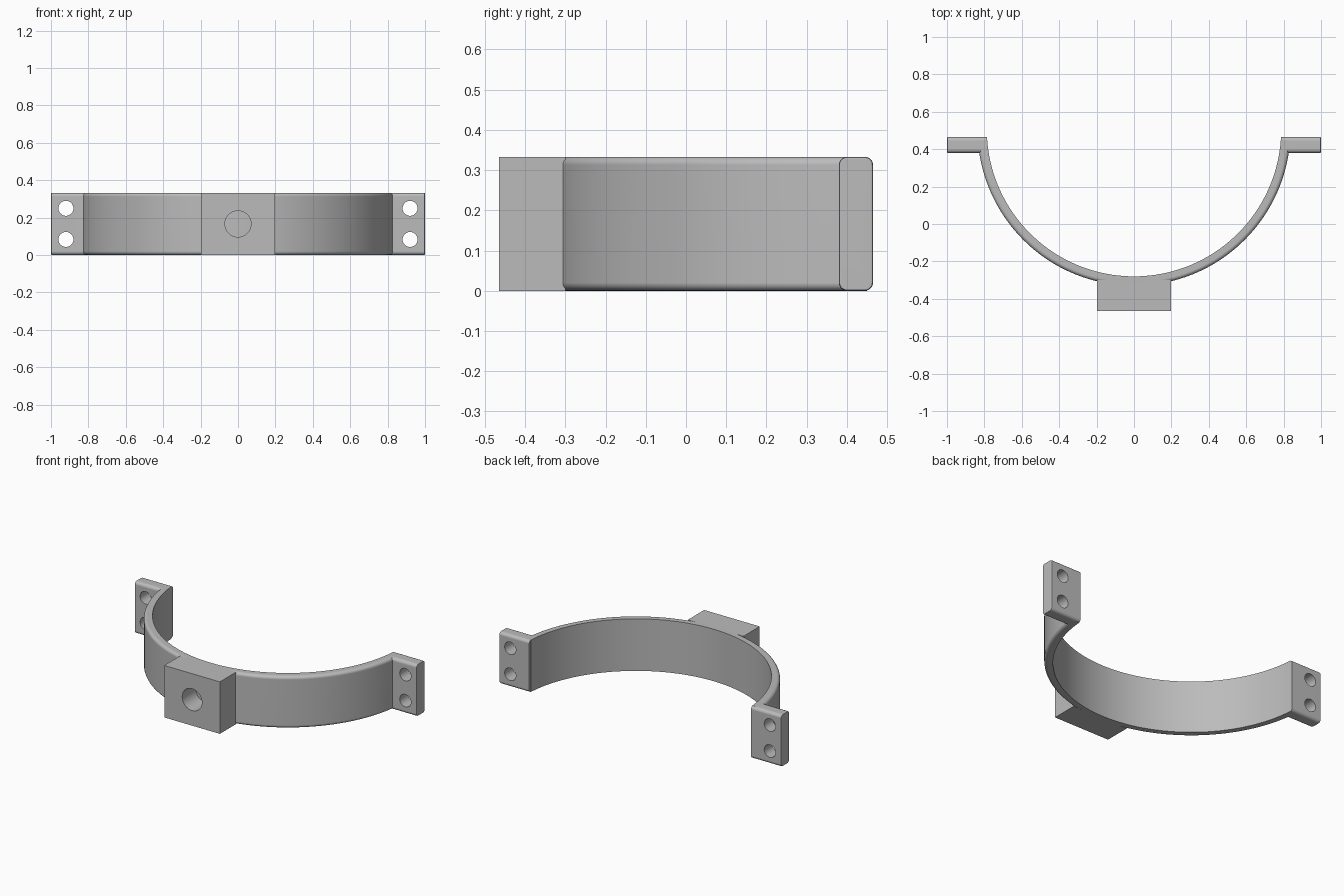
import bpy
import bmesh
from math import sin, cos, pi, acos, asin
from mathutils import Matrix, Vector

if "Cube" in bpy.data.objects:
    bpy.data.objects.remove(bpy.data.objects["Cube"])

HEIGHT = 0.333
CENTRE_Y = 0.507           # centre of the band's arc
R_IN, R_OUT = 0.787, 0.837
FILLET = 0.02
BACK, FRONT = 0.465, -0.465

grey = bpy.data.materials.new("plain grey")
grey.use_nodes = True
grey.diffuse_color = (0.5, 0.5, 0.5, 1)
grey.node_tree.nodes["Principled BSDF"].inputs["Base Color"].default_value = (0.5, 0.5, 0.5, 1)


def make_object(name, bm):
    bmesh.ops.recalc_face_normals(bm, faces=bm.faces)
    mesh = bpy.data.meshes.new(name)
    bm.to_mesh(mesh)
    bm.free()
    mesh.materials.append(grey)
    obj = bpy.data.objects.new(name, mesh)
    bpy.context.collection.objects.link(obj)
    return obj


def activate(obj):
    bpy.ops.object.select_all(action="DESELECT")
    obj.select_set(True)
    bpy.context.view_layer.objects.active = obj


def box(low, high):
    bm = bmesh.new()
    bmesh.ops.create_cube(bm, size=1)
    low, high = Vector(low), Vector(high)
    for v in bm.verts:
        v.co = (low + high) / 2 + v.co * (high - low)
    return bm


def drill(obj, x, y, z, radius):
    """Cut a round hole along y."""
    bm = bmesh.new()
    bmesh.ops.create_cone(bm, cap_ends=True, segments=40, radius1=radius, radius2=radius,
                          depth=0.6, matrix=Matrix.Translation((x, y, z)) @ Matrix.Rotation(pi / 2, 4, "X"))
    cutter = make_object("hole_cutter", bm)
    cutter.hide_render = True
    mod = obj.modifiers.new("hole", "BOOLEAN")
    mod.operation = "DIFFERENCE"
    mod.solver = "EXACT"
    mod.object = cutter
    activate(obj)
    bpy.ops.object.modifier_apply(modifier=mod.name)
    bpy.data.objects.remove(cutter)


def finish(obj):
    activate(obj)
    bpy.ops.object.shade_smooth_by_angle(angle=pi / 6)
    mod = obj.modifiers.new("even shading", "WEIGHTED_NORMAL")
    mod.keep_sharp = True


# Curved band: section with rounded outer edges swept along the arc
def make_band(steps=80, corner=5):
    section = [(R_IN, 0)]
    for z, start in ((FILLET, -pi / 2), (HEIGHT - FILLET, 0)):
        for i in range(corner + 1):
            a = start + pi / 2 * i / corner
            section.append((R_OUT - FILLET + FILLET * cos(a), z + FILLET * sin(a)))
    section.append((R_IN, HEIGHT))
    bm = bmesh.new()
    end = asin((CENTRE_Y - BACK + 0.015) / R_IN)
    rings = []
    for i in range(steps + 1):
        a = pi + end + (pi - 2 * end) * i / steps
        rings.append([bm.verts.new((r * cos(a), CENTRE_Y + r * sin(a), z)) for r, z in section])
    n = len(section)
    for one, two in zip(rings, rings[1:]):
        for j in range(n):
            k = (j + 1) % n
            bm.faces.new((one[j], one[k], two[k], two[j]))
    bm.faces.new(rings[0])
    bm.faces.new(rings[-1])
    return make_object("curved_band", bm)


finish(make_band())


# Mounting tabs at both ends, each with two screw holes
def make_tab(name, side):
    bm = box((R_IN - 0.001, 0.38, 0), (1, BACK, HEIGHT))
    long_edges = [e for e in bm.edges if abs(e.verts[0].co.x - e.verts[1].co.x) > 0.1]
    bmesh.ops.bevel(bm, geom=long_edges, offset=FILLET, segments=5, profile=0.5, affect="EDGES")
    end_edges = [e for e in bm.edges if all(v.co.x > 0.999 for v in e.verts)]
    bmesh.ops.bevel(bm, geom=end_edges, offset=0.006, segments=2, profile=0.5, affect="EDGES")
    for v in bm.verts:
        v.co.x *= side
    tab = make_object(name, bm)
    for z in (HEIGHT / 4, HEIGHT * 3 / 4):
        drill(tab, side * 0.92, 0.42, z, 0.04)
    finish(tab)


make_tab("left_mounting_tab", 1)
make_tab("right_mounting_tab", -1)

# Front block with a round socket that ends at the band
block = make_object("front_block", box((-0.197, FRONT, 0), (0.197, -0.3, HEIGHT)))
drill(block, 0, -0.4, HEIGHT / 2, 0.07)
finish(block)
